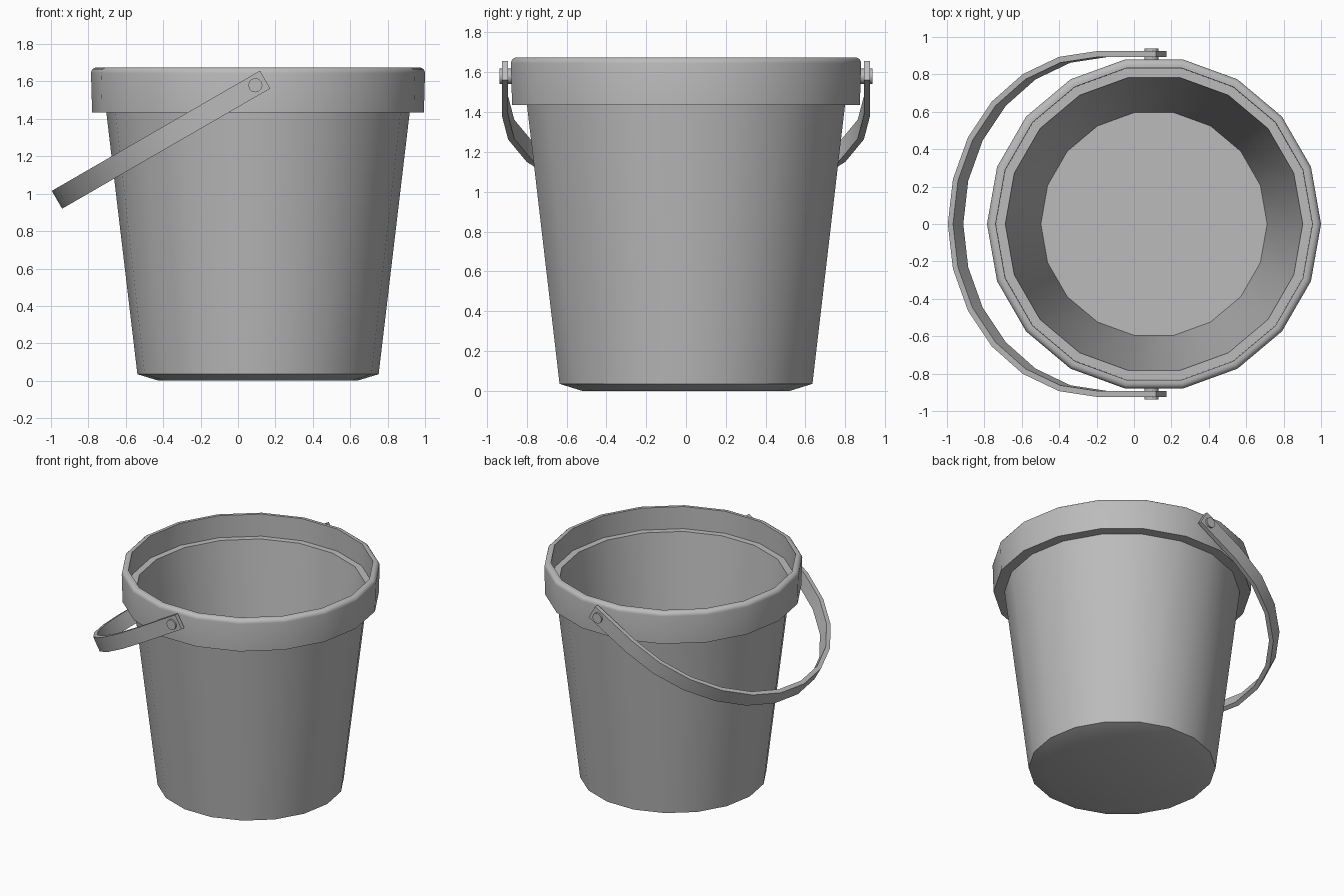
import bpy, bmesh
from math import sin, cos, pi, radians
from mathutils import Matrix, Vector

cube = bpy.data.objects.get("Cube")
if cube:
    bpy.data.objects.remove(cube)

SIDES = 18
AXIS_X = 0.107                      # centre line of the bucket
PIVOT = Vector((0.093, 0, 1.58))    # handle hinge

grey = bpy.data.materials.new("plain grey")
grey.use_nodes = True
grey.diffuse_color = (0.5, 0.5, 0.5, 1)
grey.node_tree.nodes["Principled BSDF"].inputs["Base Color"].default_value = (0.5, 0.5, 0.5, 1)


def finish(name, bm, angle=35):
    """Turn a bmesh into a smooth-shaded object with sharp edges kept."""
    bmesh.ops.recalc_face_normals(bm, faces=bm.faces)
    mesh = bpy.data.meshes.new(name)
    bm.to_mesh(mesh)
    bm.free()
    mesh.materials.append(grey)
    obj = bpy.data.objects.new(name, mesh)
    bpy.context.collection.objects.link(obj)
    bpy.ops.object.select_all(action='DESELECT')
    obj.select_set(True)
    bpy.context.view_layer.objects.active = obj
    bpy.ops.object.shade_smooth_by_angle(angle=radians(angle))
    return obj


def lathe(name, profile, closed=False):
    """Revolve (radius, height) points; open profiles get flat end caps."""
    bm = bmesh.new()
    rings = []
    for r, z in profile:
        rings.append([bm.verts.new((AXIS_X + r * cos(2 * pi * i / SIDES),
                                    r * sin(2 * pi * i / SIDES), z)) for i in range(SIDES)])
    pairs = list(zip(rings, rings[1:]))
    if closed:
        pairs.append((rings[-1], rings[0]))
    else:
        bm.faces.new(rings[0])
        bm.faces.new(rings[-1])
    for a, b in pairs:
        for i in range(SIDES):
            j = (i + 1) % SIDES
            bm.faces.new((a[i], a[j], b[j], b[i]))
    return finish(name, bm)


# Tapered body with chamfered foot and thin wall
lathe("bucket_body", [(0.53, 0), (0.645, 0.035), (0.82, 1.51), (0.795, 1.51), (0.605, 0.05)])

# Collar around the mouth with a rounded outer lip and an inner ledge
round_lip = [(0.863 + 0.03 * cos(a * pi / 8), 1.645 + 0.03 * sin(a * pi / 8)) for a in range(5)]
lathe("rim_collar", [(0.805, 1.435), (0.887, 1.435)] + round_lip
      + [(0.847, 1.675), (0.845, 1.508), (0.81, 1.508)], closed=True)

# Handle: flat strap, straight ends joined by a half circle, swung down to the right side
R_OUT, R_IN, HALF_W, STRAIGHT = 0.925, 0.893, 0.055, 0.30
steps = [radians(a) for a in range(0, 181, 15)]
path = [(-0.06, 1, 0)] + [(STRAIGHT, cos(a), sin(a)) for a in steps] + [(-0.06, -1, 0)]
swing = Matrix.Translation(PIVOT) @ Matrix.Rotation(radians(-30), 4, 'Y')
bm = bmesh.new()
sections = []
for u, cy, cu in path:
    sections.append([bm.verts.new(swing @ Vector((-(u + r * cu), r * cy, w)))
                     for r, w in ((R_OUT, HALF_W), (R_OUT, -HALF_W),
                                  (R_IN, -HALF_W), (R_IN, HALF_W))])
for a, b in zip(sections, sections[1:]):
    for i in range(4):
        j = (i + 1) % 4
        bm.faces.new((a[i], a[j], b[j], b[i]))
bm.faces.new(sections[0])
bm.faces.new(sections[-1])
finish("handle", bm)

# Hinge pins through the strap ends
for side, name in ((1, "back_pin"), (-1, "front_pin")):
    bm = bmesh.new()
    place = Matrix.Translation(PIVOT + Vector((0, side * 0.899, 0))) @ Matrix.Rotation(pi / 2, 4, 'X')
    bmesh.ops.create_cone(bm, cap_ends=True, segments=12, radius1=0.038, radius2=0.038,
                          depth=0.078, matrix=place)
    finish(name, bm)
